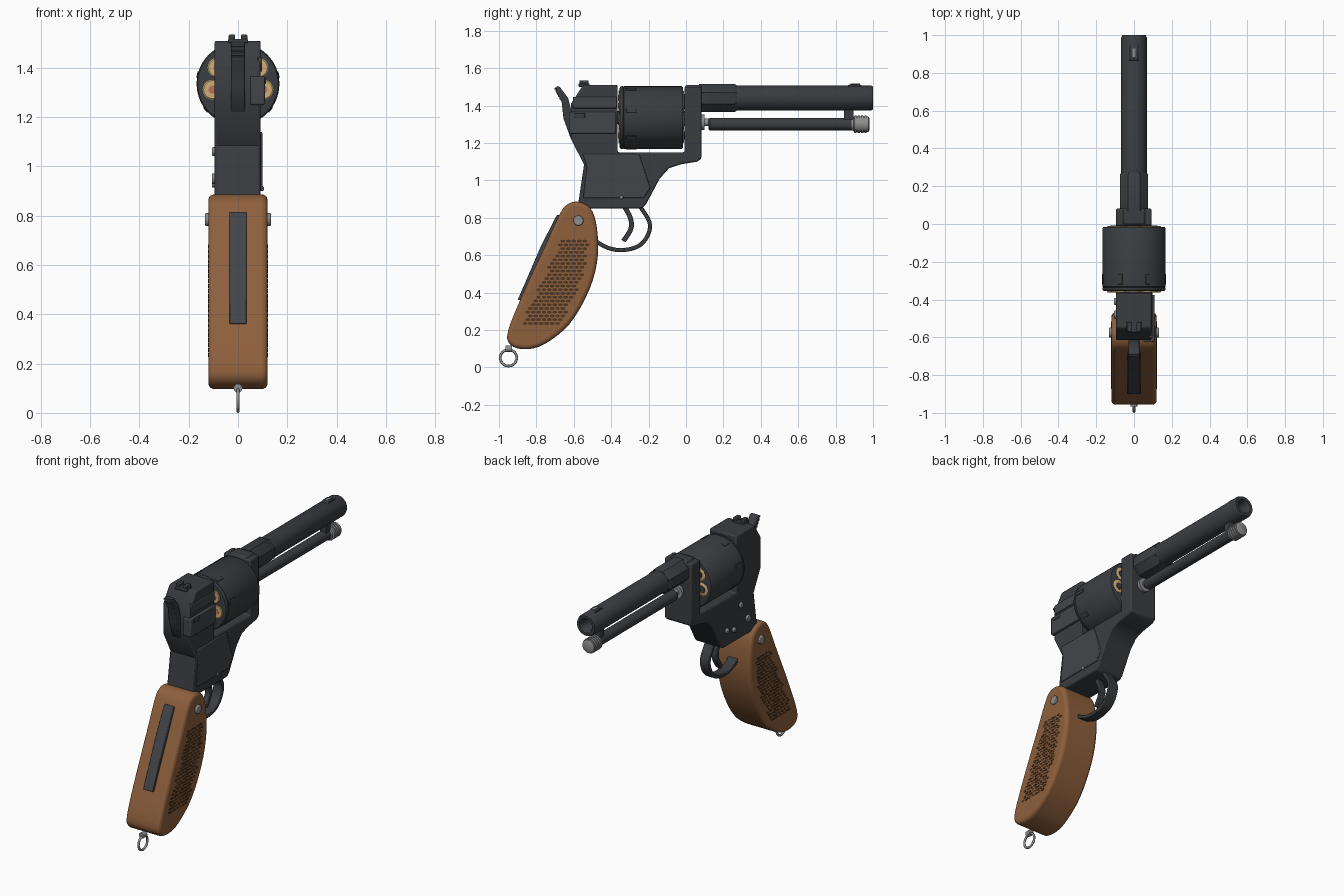
import bpy, bmesh, math
from mathutils import Matrix, Vector

if "Cube" in bpy.data.objects:
    bpy.data.objects.remove(bpy.data.objects["Cube"])


def mat(name, col):
    m = bpy.data.materials.new(name)
    m.diffuse_color = (*col, 1)
    m.use_nodes = True
    m.node_tree.nodes["Principled BSDF"].inputs["Base Color"].default_value = m.diffuse_color
    return m


DARK = mat("dark_metal", (0.042, 0.046, 0.052))
PANEL = mat("panel_metal", (0.055, 0.06, 0.067))
STEEL = mat("steel", (0.27, 0.27, 0.27))
WOOD = mat("wood", (0.27, 0.115, 0.045))
WOOD_DARK = mat("wood_dark", (0.075, 0.035, 0.016))
BRASS = mat("brass", (0.62, 0.43, 0.19))
PRIMER = mat("primer", (0.5, 0.16, 0.1))


def finish(name, bm, m, bevel=0, segs=2):
    bmesh.ops.recalc_face_normals(bm, faces=bm.faces)
    me = bpy.data.meshes.new(name)
    bm.to_mesh(me)
    bm.free()
    ob = bpy.data.objects.new(name, me)
    bpy.context.collection.objects.link(ob)
    me.materials.append(m)
    if bevel:
        mod = ob.modifiers.new("bevel", 'BEVEL')
        mod.width, mod.segments = bevel, segs
        mod.limit_method, mod.angle_limit = 'ANGLE', math.radians(40)
    bpy.ops.object.select_all(action='DESELECT')
    ob.select_set(True)
    bpy.context.view_layer.objects.active = ob
    bpy.ops.object.shade_smooth_by_angle(angle=math.radians(35))
    return ob


def profile(name, pts, x0, x1, m, bevel=0, segs=2):
    """Extrude a (y, z) outline from x0 to x1."""
    bm = bmesh.new()
    a = [bm.verts.new((x0, y, z)) for y, z in pts]
    b = [bm.verts.new((x1, y, z)) for y, z in pts]
    n = len(pts)
    bm.faces.new(a)
    bm.faces.new(b[::-1])
    for i in range(n):
        bm.faces.new((a[i], b[i], b[(i + 1) % n], a[(i + 1) % n]))
    return finish(name, bm, m, bevel, segs)


def box(name, x0, x1, y0, y1, z0, z1, m=DARK, bevel=0.004):
    return profile(name, [(y0, z0), (y1, z0), (y1, z1), (y0, z1)], x0, x1, m, bevel)


def lathe(name, rings, x, z, m, n=40, twist=0):
    """Revolve (y, radius) rings about an axis along y."""
    bm = bmesh.new()
    loops = [[bm.verts.new((x + r * math.cos(math.tau * i / n + twist), y,
                            z + r * math.sin(math.tau * i / n + twist)))
              for i in range(n)] for y, r in rings]
    for p, q in zip(loops, loops[1:]):
        for i in range(n):
            bm.faces.new((p[i], p[(i + 1) % n], q[(i + 1) % n], q[i]))
    bm.faces.new(loops[0])
    bm.faces.new(loops[-1])
    return finish(name, bm, m)


def smooth(pts, k=5, closed=False):
    """Catmull-Rom curve through the points."""
    P = [Vector(p) for p in pts]
    n, out = len(P), []
    for i in range(n if closed else n - 1):
        g = lambda j: P[j % n] if closed else P[max(0, min(n - 1, j))]
        a, b, c, d = g(i - 1), g(i), g(i + 1), g(i + 2)
        for s in range(k):
            t = s / k
            out.append(0.5 * (2 * b + (c - a) * t + (2 * a - 5 * b + 4 * c - d) * t * t
                              + (3 * b - a - 3 * c + d) * t ** 3))
    return out if closed else out + [P[-1]]


def ribbon(name, pts, thick, half, m):
    path = smooth(pts)
    left, right = [], []
    for i, p in enumerate(path):
        d = (path[min(i + 1, len(path) - 1)] - path[max(i - 1, 0)]).normalized()
        nrm = Vector((-d.y, d.x)) * thick / 2
        left.append(p + nrm)
        right.append(p - nrm)
    return profile(name, left + right[::-1], -half, half, m, 0.004)


def screw(name, x, y, z, r, m=STEEL, depth=0.03):
    bm = bmesh.new()
    bmesh.ops.create_cone(bm, cap_ends=True, segments=20, radius1=r, radius2=r, depth=depth,
                          matrix=Matrix.Translation((x, y, z)) @ Matrix.Rotation(math.pi / 2, 4, 'Y'))
    return finish(name, bm, m, 0.005)


# Frame
profile("frame", [(-0.55, 1.51), (-0.365, 1.51), (-0.365, 1.15), (-0.008, 1.15), (-0.008, 1.50),
                  (0.082, 1.50), (0.082, 1.115), (0.06, 1.10), (-0.03, 1.085), (-0.09, 1.065),
                  (-0.14, 1.01), (-0.215, 0.87), (-0.235, 0.85), (-0.58, 0.85), (-0.545, 1.085),
                  (-0.615, 1.22), (-0.615, 1.41)], -0.095, 0.092, DARK, 0.008)
side = [(-0.55, 1.14), (-0.25, 1.14), (-0.19, 0.96), (-0.225, 0.905), (-0.55, 0.905), (-0.53, 1.07)]
profile("side_plate", side, 0.08, 0.099, PANEL, 0.005)
box("upper_side_plate", 0.08, 0.098, -0.605, -0.37, 1.385, 1.445, PANEL)
box("loading_gate", 0.05, 0.109, -0.625, -0.375, 1.25, 1.365, PANEL, 0.006)
box("gate_latch", 0.09, 0.114, -0.60, -0.54, 1.335, 1.36, DARK)
box("barrel_lug_top", -0.06, 0.06, -0.005, 0.084, 1.40, 1.51, DARK, 0.012)

# Frame screws
for i, (x, y, z, r) in enumerate([(-0.095, -0.41, 1.06, 0.018), (-0.095, -0.48, 0.95, 0.022),
                                  (-0.095, -0.34, 0.93, 0.016), (-0.095, -0.27, 0.95, 0.016),
                                  (0.094, -0.345, 0.91, 0.01)]):
    screw(f"frame_screw_{i}", x, y, z, r, STEEL, 0.022)

# Barrel, with a bored muzzle, and its octagonal root
lathe("barrel", [(0.05, 0.068), (0.985, 0.068), (1.0, 0.062), (1.0, 0.045), (0.985, 0.035),
                 (0.7, 0.035)], 0, 1.44, DARK)
lathe("barrel_root", [(0.07, 0.08), (0.262, 0.08), (0.27, 0.074)], 0, 1.44, DARK, 8, math.pi / 8)

# Sights
profile("front_sight_base", smooth([(0.855, 1.495), (0.875, 1.512), (0.93, 1.512), (0.955, 1.495)], 4),
        -0.023, 0.023, DARK, 0.003)
box("front_sight_blade", -0.008, 0.008, 0.88, 0.93, 1.50, 1.517, STEEL, 0.002)
box("rear_sight_base", -0.04, 0.04, -0.575, -0.515, 1.50, 1.518)
for s in (-1, 1):
    box("rear_sight_post", s * 0.025 - 0.013, s * 0.025 + 0.013, -0.57, -0.52, 1.51, 1.535)

# Ejector rod under the barrel
lathe("rod_collar", [(0.075, 0.042), (0.1, 0.042), (0.1, 0.02), (0.13, 0.02)], 0, 1.31, STEEL, 24)
lathe("ejector_tube", [(0.12, 0.028), (0.127, 0.033), (0.885, 0.033), (0.89, 0.028)], 0, 1.30, DARK, 24)
box("ejector_bracket", -0.022, 0.022, 0.845, 0.895, 1.31, 1.39)
knob = [(0.88, 0.03), (0.895, 0.036)]
for k in range(4):
    y = 0.9 + k * 0.018
    knob += [(y, 0.046), (y + 0.012, 0.046), (y + 0.012, 0.041), (y + 0.018, 0.041)]
lathe("ejector_knob", knob + [(0.976, 0.041), (0.98, 0.034)], 0, 1.30, STEEL, 24)

# Cylinder, seven cartridges and stop notches
CZ = 1.335
lathe("cylinder", [(-0.355, 0.155), (-0.353, 0.163), (-0.345, 0.168), (-0.337, 0.168), (-0.335, 0.165),
                   (-0.332, 0.168), (-0.025, 0.168), (-0.017, 0.163), (-0.015, 0.155)], 0, CZ, DARK, 56)
lathe("cylinder_axle", [(-0.38, 0.035), (0.0, 0.035)], 0, CZ, DARK, 20)
for k in range(7):
    a = math.pi / 2 + math.tau * k / 7
    c, s = math.cos(a), math.sin(a)
    x, z = 0.105 * c, CZ + 0.105 * s
    lathe("cartridge", [(-0.362, 0.037), (-0.359, 0.041), (-0.014, 0.041), (-0.011, 0.036)], x, z, BRASS, 20)
    lathe("cartridge_primer", [(-0.3635, 0.017), (-0.35, 0.017)], x, z, PRIMER, 14)
    lathe("bullet_tip", [(-0.02, 0.026), (-0.009, 0.022)], x, z, DARK, 14)
    b = a + math.pi / 7
    notch = box("cylinder_notch", -0.013, 0.013, -0.32, -0.265, -0.004, 0.004, DARK, 0.002)
    notch.rotation_euler = (0, math.pi / 2 - b, 0)
    notch.location = (0.167 * math.cos(b), 0, CZ + 0.167 * math.sin(b))

# Hammer with a serrated spur
profile("hammer", [(-0.59, 1.20), (-0.615, 1.22), (-0.655, 1.33), (-0.665, 1.42), (-0.70, 1.48),
                   (-0.69, 1.505), (-0.675, 1.50), (-0.63, 1.44), (-0.615, 1.38), (-0.57, 1.36)],
        -0.028, 0.028, DARK, 0.006)
for k in range(4):
    box("spur_ridge", -0.028, 0.028, -0.703 + k * 0.009, -0.692 + k * 0.009,
        1.485 - k * 0.018, 1.495 - k * 0.018, DARK, 0.002)

# Trigger and guard
ribbon("trigger_guard", [(-0.50, 0.685), (-0.42, 0.64), (-0.34, 0.627), (-0.255, 0.648), (-0.205, 0.705),
                         (-0.195, 0.775), (-0.245, 0.86)], 0.022, 0.032, DARK)
ribbon("trigger", [(-0.335, 0.87), (-0.298, 0.80), (-0.295, 0.74), (-0.335, 0.675)], 0.026, 0.018, DARK)

# Grip
grip = smooth([(-0.575, 0.885), (-0.51, 0.85), (-0.477, 0.75), (-0.472, 0.59), (-0.515, 0.42),
               (-0.62, 0.235), (-0.755, 0.125), (-0.86, 0.097), (-0.94, 0.122), (-0.95, 0.20),
               (-0.86, 0.42), (-0.755, 0.645), (-0.675, 0.82), (-0.632, 0.873)], 4, True)
profile("grip", grip, -0.12, 0.12, WOOD, 0.022, 4)
profile("back_strap", [(-0.69, 0.815), (-0.775, 0.65), (-0.9, 0.36), (-0.86, 0.36), (-0.72, 0.65),
                       (-0.64, 0.815)], -0.034, 0.034, PANEL, 0.003)
for s in (-1, 1):
    screw("grip_screw", s * 0.118, -0.575, 0.785, 0.027)

# Checkering on both grip sides
edge = [(0.23, -0.69), (0.364, -0.594), (0.565, -0.53), (0.69, -0.524)]
for s in (-1, 1):
    bm = bmesh.new()
    for row in range(23):
        z = 0.235 + row * 0.02
        left = -0.88 + (z - 0.23) * 0.48
        right = next(a[1] + (b[1] - a[1]) * (z - a[0]) / (b[0] - a[0])
                     for a, b in zip(edge, edge[1:]) if z <= b[0])
        for col in range(30):
            y = -0.89 + (col + 0.5 * (row % 2)) * 0.029
            if left <= y <= right:
                M = (Matrix.Translation((s * 0.1185, y, z)) @ Matrix.Diagonal((1, 1, 0.62, 1))
                     @ Matrix.Rotation(math.pi / 2, 4, 'Y') @ Matrix.Rotation(math.pi / 2, 4, 'Z'))
                bmesh.ops.create_cone(bm, cap_ends=True, segments=6, radius1=0.0135, radius2=0.0135,
                                      depth=0.006, matrix=M)
    finish("grip_checkering", bm, WOOD_DARK)

# Lanyard ring
lathe("lanyard_stud_cap", [(-0.965, 0.018), (-0.93, 0.018)], 0, 0.1, STEEL, 16)
bpy.ops.mesh.primitive_torus_add(major_radius=0.044, minor_radius=0.007, major_segments=32,
                                 minor_segments=10, location=(0, -0.949, 0.051),
                                 rotation=(0, math.pi / 2, 0))
ring = bpy.context.object
ring.name = "lanyard_ring"
ring.data.materials.append(STEEL)
bpy.ops.object.shade_smooth_by_angle(angle=math.radians(60))
